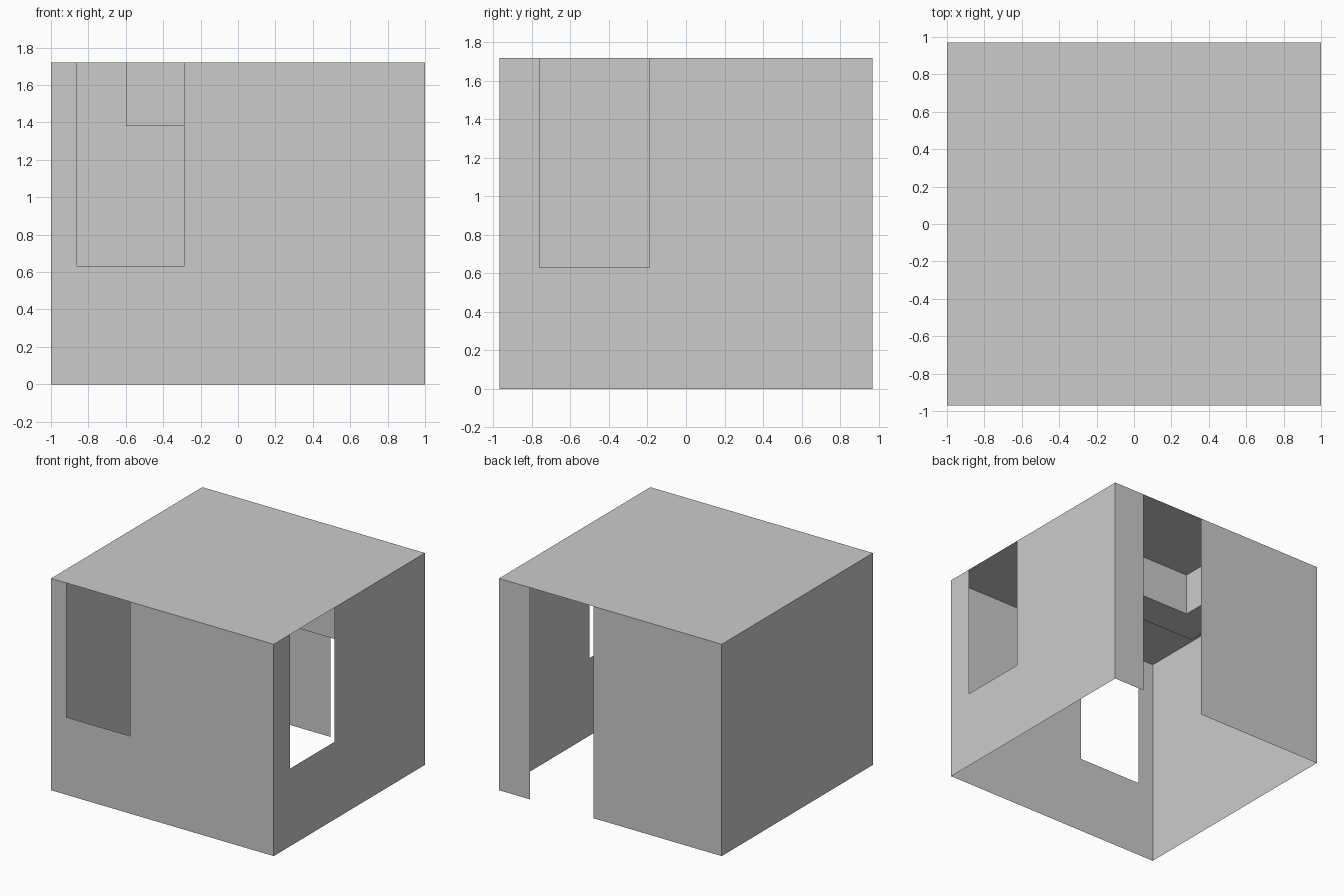
import bpy

if "Cube" in bpy.data.objects:
    bpy.data.objects.remove(bpy.data.objects["Cube"])

HX, HY, H = 1.0, 0.97, 1.72      # half width, half depth, height
SILL = 0.63                      # window sill height
BEAM_Z = 1.38                    # underside of the ceiling beam


def add_mesh(name, faces):
    """Make an object from a list of faces, each a list of points."""
    verts = [p for f in faces for p in f]
    idx, n = [], 0
    for f in faces:
        idx.append(list(range(n, n + len(f))))
        n += len(f)
    me = bpy.data.meshes.new(name)
    me.from_pydata(verts, [], idx)
    me.update()
    ob = bpy.data.objects.new(name, me)
    bpy.context.collection.objects.link(ob)
    return ob


def wall(name, start, end, gap=None, sill=0.0):
    """Thin wall from start to end; gap is a range along it, open up to the roof."""
    dx, dy = end[0] - start[0], end[1] - start[1]
    length = (dx * dx + dy * dy) ** 0.5

    def panel(a, b, top):
        (ax, ay), (bx, by) = [(start[0] + dx * u / length, start[1] + dy * u / length)
                              for u in (a, b)]
        return [(ax, ay, 0), (bx, by, 0), (bx, by, top), (ax, ay, top)]

    if gap is None:
        return add_mesh(name, [panel(0, length, H)])
    faces = [panel(0, gap[0], H), panel(gap[1], length, H)]
    if sill > 0:
        faces.append(panel(gap[0], gap[1], sill))
    return add_mesh(name, faces)


# Walls, running counter-clockwise so they face outward
wall("front_wall", (-HX, -HY), (HX, -HY), (0.14, 0.71), SILL)
wall("right_wall", (HX, -HY), (HX, HY), (0.21, 0.78), SILL)
wall("back_wall", (HX, HY), (-HX, HY), (0.28, 0.85))
wall("left_wall", (-HX, HY), (-HX, -HY))

# Flat roof; the underside is open
add_mesh("roof", [[(-HX, -HY, H), (HX, -HY, H), (HX, HY, H), (-HX, HY, H)]])

# L-shaped beam under the ceiling, meeting the right and back walls
outer = [(-0.60, HY), (-0.60, -0.04), (HX, -0.04)]
inner = [(-0.32, HY), (-0.32, 0.24), (HX, 0.24)]
beam = []
for i in range(2):
    (ox, oy), (px, py) = outer[i], outer[i + 1]
    (ix, iy), (jx, jy) = inner[i], inner[i + 1]
    beam.append([(ox, oy, BEAM_Z), (px, py, BEAM_Z), (px, py, H), (ox, oy, H)])
    beam.append([(jx, jy, BEAM_Z), (ix, iy, BEAM_Z), (ix, iy, H), (jx, jy, H)])
    beam.append([(ox, oy, BEAM_Z), (ix, iy, BEAM_Z), (jx, jy, BEAM_Z), (px, py, BEAM_Z)])
add_mesh("ceiling_beam", beam)
